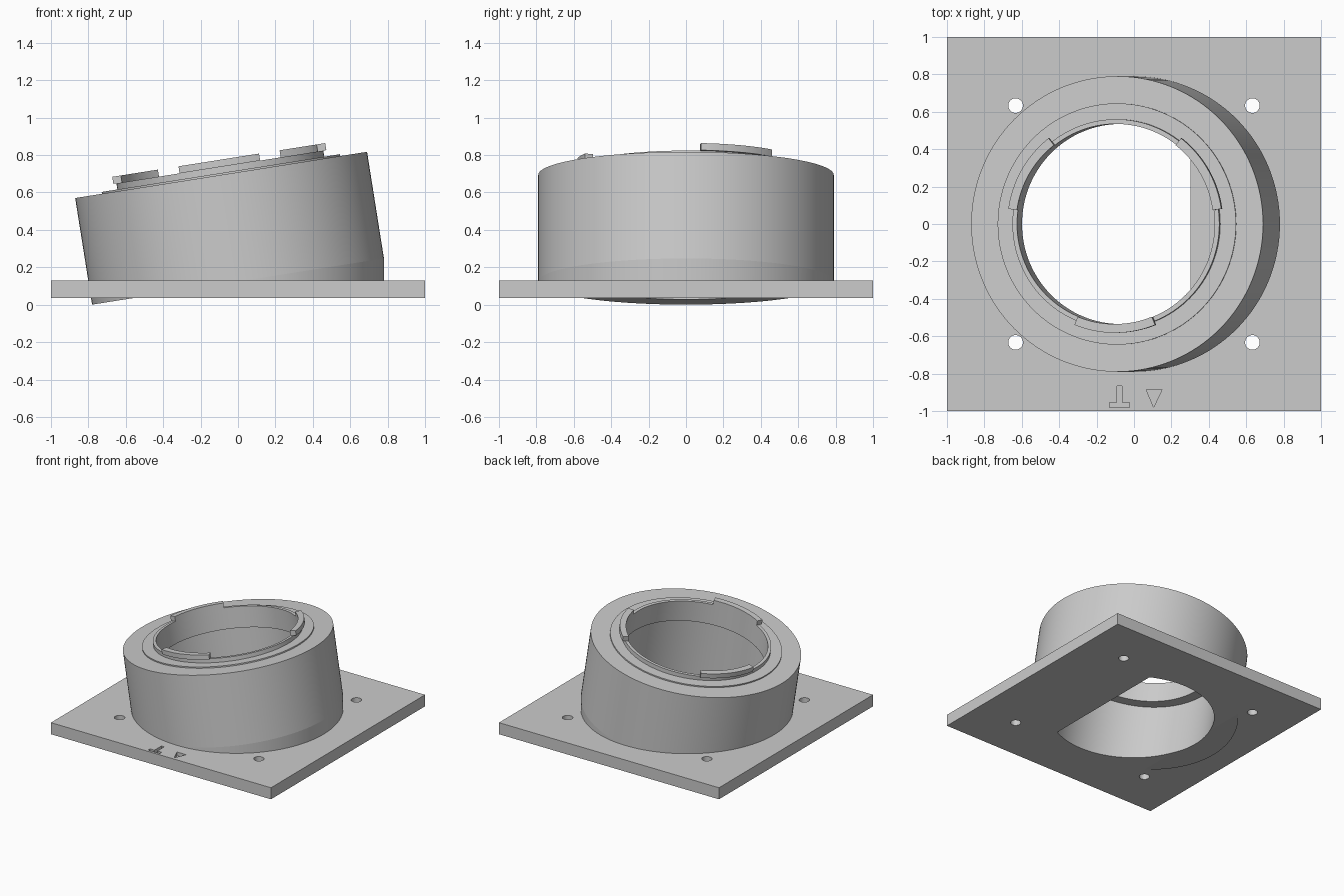
import bpy, bmesh
from math import sin, cos, pi, radians
from mathutils import Matrix, Vector

if "Cube" in bpy.data.objects:
    bpy.data.objects.remove(bpy.data.objects["Cube"], do_unlink=True)

SEG = 128
TILT = radians(9)
R_OUT, R_BORE, R_NECK, R_LIP = 0.79, 0.61, 0.56, 0.535
HEIGHT, NECK_TOP, LUG_TOP = 0.577, 0.62, 0.658
PLATE_LOW, PLATE_HIGH = 0.035, 0.13
# Frame of the leaning tube: origin at the middle of its lower disc
FRAME = Matrix.Translation((0, 0, 0.124)) @ Matrix.Rotation(-TILT, 4, 'Y')

grey = bpy.data.materials.new("plain grey")
grey.use_nodes = True
COLOUR = (0.6, 0.6, 0.6, 1)
grey.diffuse_color = COLOUR
for node in grey.node_tree.nodes:
    if node.type == 'BSDF_PRINCIPLED':
        node.inputs["Base Color"].default_value = COLOUR


def finish(name, bm, matrix=None):
    if matrix:
        bm.transform(matrix)
    bmesh.ops.recalc_face_normals(bm, faces=bm.faces)
    mesh = bpy.data.meshes.new(name)
    bm.to_mesh(mesh)
    bm.free()
    mesh.materials.append(grey)
    obj = bpy.data.objects.new(name, mesh)
    bpy.context.collection.objects.link(obj)
    return obj


def sweep(name, profile, start=0.0, end=2 * pi, steps=SEG, matrix=None):
    """Turn a closed (radius, height) profile about z, fully or partly."""
    bm = bmesh.new()
    full = end - start > 6.28
    rings = []
    for i in range(steps if full else steps + 1):
        a = start + (end - start) * i / steps
        rings.append([bm.verts.new((r * cos(a), r * sin(a), z)) for r, z in profile])
    n = len(profile)
    for i in range(steps):
        p, q = rings[i], rings[(i + 1) % len(rings)]
        for j in range(n):
            k = (j + 1) % n
            bm.faces.new((p[j], q[j], q[k], p[k]))
    if not full:
        bm.faces.new(rings[0])
        bm.faces.new(rings[-1])
    return finish(name, bm, matrix)


def prism(name, outline, low, high, matrix=None):
    bm = bmesh.new()
    base = bm.faces.new([bm.verts.new((x, y, low)) for x, y in outline])
    top = bmesh.ops.extrude_face_region(bm, geom=[base])
    verts = [v for v in top["geom"] if isinstance(v, bmesh.types.BMVert)]
    bmesh.ops.translate(bm, verts=verts, vec=(0, 0, high - low))
    return finish(name, bm, matrix)


def circle(r, x=0.0, y=0.0, n=SEG):
    return [(x + r * cos(2 * pi * i / n), y + r * sin(2 * pi * i / n)) for i in range(n)]


def cut(target, cutters):
    bpy.context.view_layer.objects.active = target
    for c in cutters:
        c.hide_render = True
        mod = target.modifiers.new("cut", 'BOOLEAN')
        mod.operation, mod.solver, mod.object = 'DIFFERENCE', 'EXACT', c
        bpy.ops.object.modifier_apply(modifier=mod.name)


# Cutters: leaning bore with a sloping floor, screw holes, engraved marks
bore = prism("bore_cutter", circle(R_BORE), -0.135, 0.5, FRAME)
holes = [prism("hole_cutter", circle(0.039, 0.633 * sx, 0.633 * sy, 32), -0.1, 0.3)
         for sx in (-1, 1) for sy in (-1, 1)]
tee = [(-0.13, -0.98), (-0.025, -0.98), (-0.025, -0.955), (-0.065, -0.955),
       (-0.065, -0.865), (-0.09, -0.865), (-0.09, -0.955), (-0.13, -0.955)]
arrow = [(0.065, -0.885), (0.105, -0.98), (0.15, -0.885)]
marks = [prism("mark_cutter", m, PLATE_HIGH - 0.03, 0.2) for m in (tee, arrow)]

# Square base plate
plate = prism("base_plate", [(-1, -1), (1, -1), (1, 1), (-1, 1)], PLATE_LOW, PLATE_HIGH)
cut(plate, [bore] + holes + marks)

# Upright wedge that fills the gap under the high side of the tube
bm = bmesh.new()
bmesh.ops.create_cone(bm, cap_ends=True, segments=SEG, radius1=R_OUT * cos(TILT),
                      radius2=R_OUT * cos(TILT), depth=0.5,
                      matrix=Matrix.Translation((0, 0, PLATE_LOW + 0.27)))
for v in bm.verts:
    v.co.y /= cos(TILT)
normal = FRAME.to_3x3() @ Vector((0, 0, 1))
cutting = bmesh.ops.bisect_plane(bm, geom=bm.verts[:] + bm.edges[:] + bm.faces[:],
                                 plane_co=FRAME.translation, plane_no=normal,
                                 clear_outer=True)
bmesh.ops.holes_fill(bm, edges=[e for e in bm.edges if e.is_boundary])
wedge = finish("wedge_support", bm)
cut(wedge, [bore])

# Leaning tube with raised seat, neck and inner lip
tube = sweep("leaning_tube", [
    (R_BORE, 0), (R_OUT, 0), (R_OUT, HEIGHT), (0.645, HEIGHT), (0.645, HEIGHT + 0.01),
    (R_NECK, HEIGHT + 0.01), (R_NECK, NECK_TOP), (R_LIP, NECK_TOP),
    (R_LIP, 0.45), (R_BORE, 0.45)], matrix=FRAME)

# Three locking lugs on the neck
lugs = []
for i in range(3):
    mid = radians(30 + 120 * i)
    half = radians(22)
    lugs.append(sweep("locking_lug_%d" % (i + 1),
                      [(R_LIP, NECK_TOP), (0.582, NECK_TOP), (0.582, LUG_TOP), (R_LIP, LUG_TOP)],
                      mid - half, mid + half, 16, FRAME))

# Remove cutters, then smooth the round faces
for c in [bore] + holes + marks:
    bpy.data.objects.remove(c, do_unlink=True)
bpy.ops.object.select_all(action='DESELECT')
for obj in [plate, wedge, tube] + lugs:
    obj.select_set(True)
bpy.context.view_layer.objects.active = tube
bpy.ops.object.shade_smooth_by_angle(angle=radians(30))
